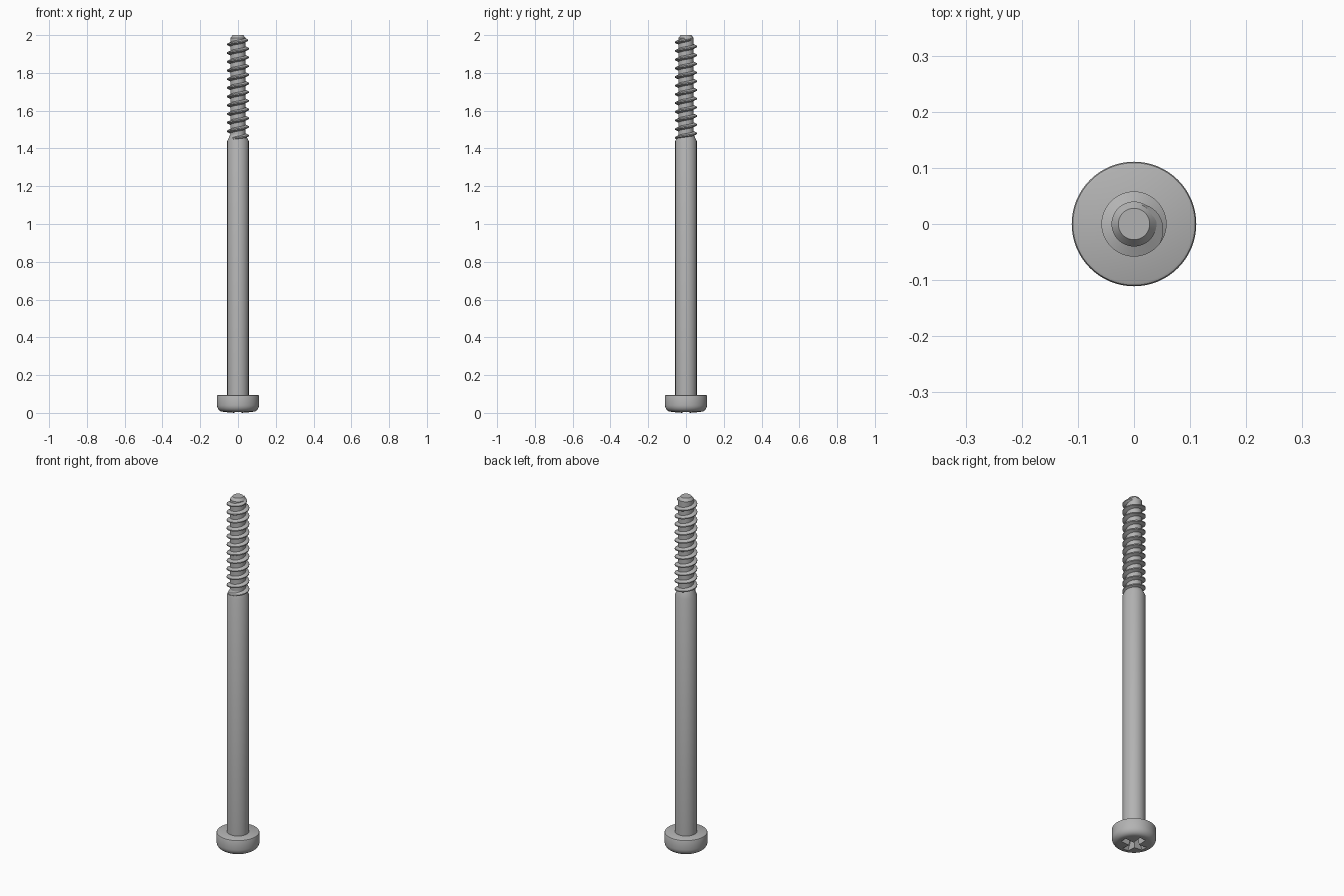
import bpy, bmesh
from math import cos, sin, pi, tau

cube = bpy.data.objects.get("Cube")
if cube:
    bpy.data.objects.remove(cube)

steel = bpy.data.materials.new("grey steel")
steel.use_nodes = True
GREY = (0.45, 0.45, 0.45, 1)
steel.diffuse_color = GREY
steel.node_tree.nodes["Principled BSDF"].inputs["Base Color"].default_value = GREY

SHAFT_R, CORE_R = 0.057, 0.040
HEAD_R, HEAD_TOP = 0.111, 0.095
THREAD_START, PITCH, TURNS = 1.445, 0.046, 11.7


def make_object(name, bm, smooth=True):
    bmesh.ops.recalc_face_normals(bm, faces=bm.faces)
    mesh = bpy.data.meshes.new(name)
    bm.to_mesh(mesh)
    bm.free()
    obj = bpy.data.objects.new(name, mesh)
    bpy.context.collection.objects.link(obj)
    mesh.materials.append(steel)
    if smooth:
        smooth_object(obj)
    return obj


def smooth_object(obj):
    bpy.ops.object.select_all(action="DESELECT")
    obj.select_set(True)
    bpy.context.view_layer.objects.active = obj
    bpy.ops.object.shade_smooth_by_angle(angle=pi / 6)


def bridge(bm, a, b):
    for i in range(len(a)):
        j = (i + 1) % len(a)
        bm.faces.new((a[i], a[j], b[j], b[i]))


def lathe(name, profile, sides=64, smooth=True):
    """Closed solid of revolution from (radius, z) points."""
    bm = bmesh.new()
    rings = [[bm.verts.new((r * cos(tau * i / sides), r * sin(tau * i / sides), z))
              for i in range(sides)] for r, z in profile]
    for a, b in zip(rings, rings[1:]):
        bridge(bm, a, b)
    bm.faces.new(rings[0])
    bm.faces.new(rings[-1])
    return make_object(name, bm, smooth)


# Pan head: shallow domed face, rounded rim, small fillet under the shaft
head_profile = [(0.02, 0), (0.05, 0.002), (0.08, 0.006)]
for k in range(1, 9):
    a = pi / 2 * k / 8
    head_profile.append((0.08 + 0.031 * sin(a), 0.041 - 0.035 * cos(a)))
head_profile += [(HEAD_R, 0.089), (0.109, 0.093), (0.105, HEAD_TOP)]
head = lathe("head", head_profile, smooth=False)

# Cross-shaped drive recess, tapering inwards
def cross_ring(bm, reach, half, z):
    points = []
    for q in range(4):
        c, s = cos(q * pi / 2), sin(q * pi / 2)
        for x, y in ((reach, -half), (reach, half), (half, half)):
            points.append(bm.verts.new((x * c - y * s, x * s + y * c, z)))
    return points


bm = bmesh.new()
low, high = cross_ring(bm, 0.077, 0.019, -0.01), cross_ring(bm, 0.035, 0.012, 0.06)
bridge(bm, low, high)
bm.faces.new(low)
bm.faces.new(high)
cutter = make_object("recess_cutter", bm, smooth=False)
cutter.hide_render = True
cut = head.modifiers.new("drive recess", "BOOLEAN")
cut.operation, cut.solver, cut.object = "DIFFERENCE", "EXACT", cutter
bpy.context.view_layer.objects.active = head
bpy.ops.object.modifier_apply(modifier=cut.name)
bpy.data.objects.remove(cutter)
smooth_object(head)

# Plain shank, tapered into the threaded core with a chamfered tip
lathe("shaft", [(SHAFT_R, HEAD_TOP - 0.01), (SHAFT_R, 1.44), (CORE_R, 1.475)])
lathe("threaded_core", [(CORE_R, 1.43), (CORE_R, 1.985), (0.028, 2.0)])

# Right-handed thread ridge, fading out at both ends
bm = bmesh.new()
STEPS = 48
total = int(TURNS * STEPS)
sections = []
for i in range(total + 1):
    turn = i / STEPS
    fade = min(1, turn / 0.2, (TURNS - turn) / 0.3)
    crest = CORE_R - 0.003 + (SHAFT_R - CORE_R + 0.004) * max(fade, 0.05)
    a = tau * turn - pi
    z = THREAD_START + PITCH * turn
    sections.append([bm.verts.new((r * cos(a), r * sin(a), z + dz)) for r, dz in
                     ((CORE_R - 0.004, -0.013), (crest, -0.003),
                      (crest, 0.003), (CORE_R - 0.004, 0.013))])
for a, b in zip(sections, sections[1:]):
    bridge(bm, a, b)
bm.faces.new(sections[0])
bm.faces.new(sections[-1])
make_object("thread", bm)
